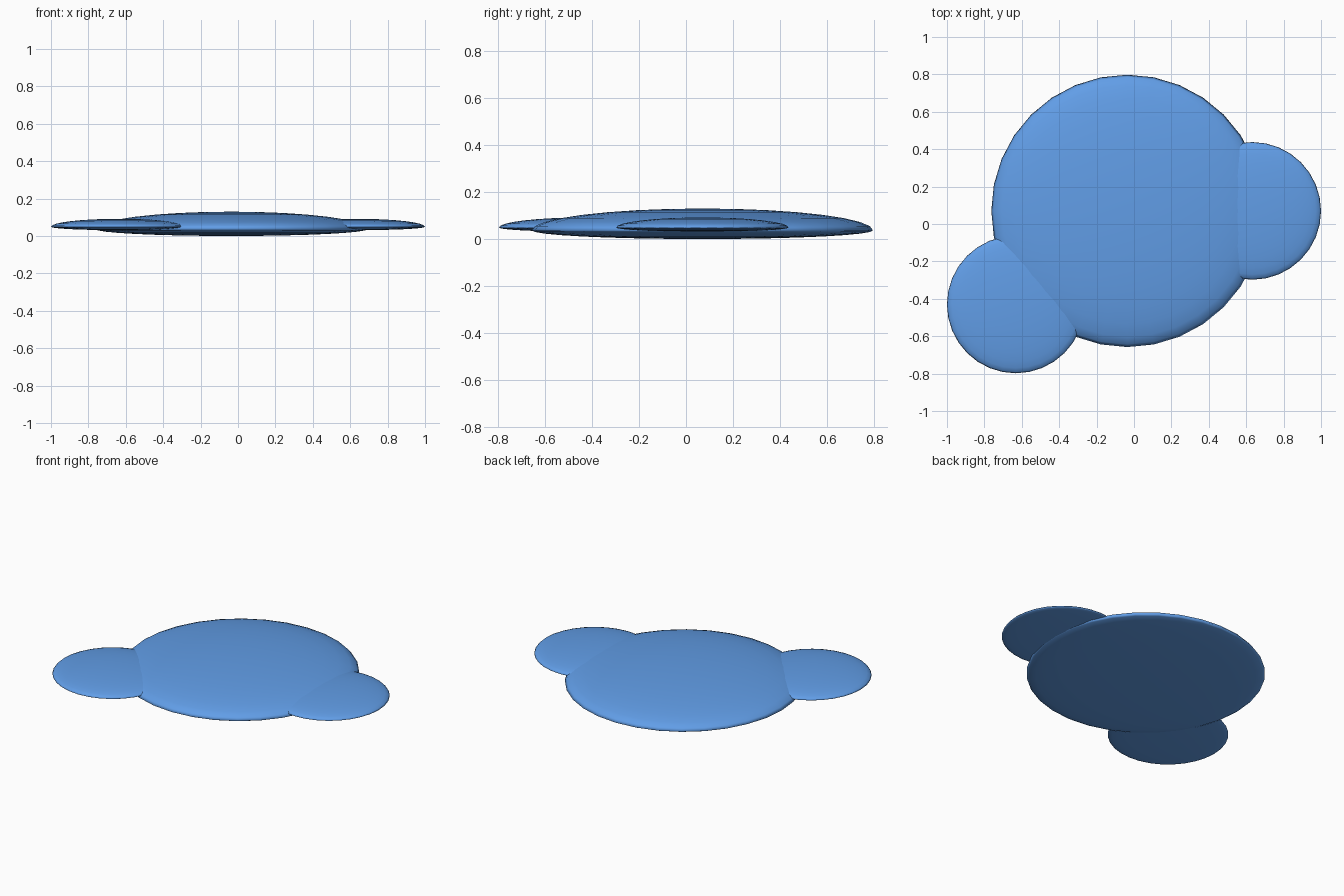
import bpy

if "Cube" in bpy.data.objects:
    bpy.data.objects.remove(bpy.data.objects["Cube"])

water = bpy.data.materials.new("blue_water")
water.diffuse_color = (0.12, 0.34, 0.8, 1)
water.use_nodes = True
water.node_tree.nodes["Principled BSDF"].inputs["Base Color"].default_value = water.diffuse_color


def blob(name, x, y, z, radius, rise, drop):
    """Flattened dome: a sphere with a taller upper half and a shallow underside."""
    bpy.ops.mesh.primitive_uv_sphere_add(segments=32, ring_count=16, radius=1)
    ob = bpy.context.object
    ob.name = name
    for v in ob.data.vertices:
        v.co.x *= radius
        v.co.y *= radius
        v.co.z *= rise if v.co.z > 0 else drop
    ob.location = (x, y, z)
    ob.data.materials.append(water)
    bpy.ops.object.shade_smooth()
    return ob


# Large central puddle
blob("main_puddle", -0.035, 0.07, 0.037, 0.728, 0.093, 0.037)

# Two smaller pools overlapping its rim
blob("right_pool", 0.632, 0.07, 0.049, 0.368, 0.043, 0.018)
blob("front_left_pool", -0.632, -0.43, 0.049, 0.368, 0.043, 0.018)
